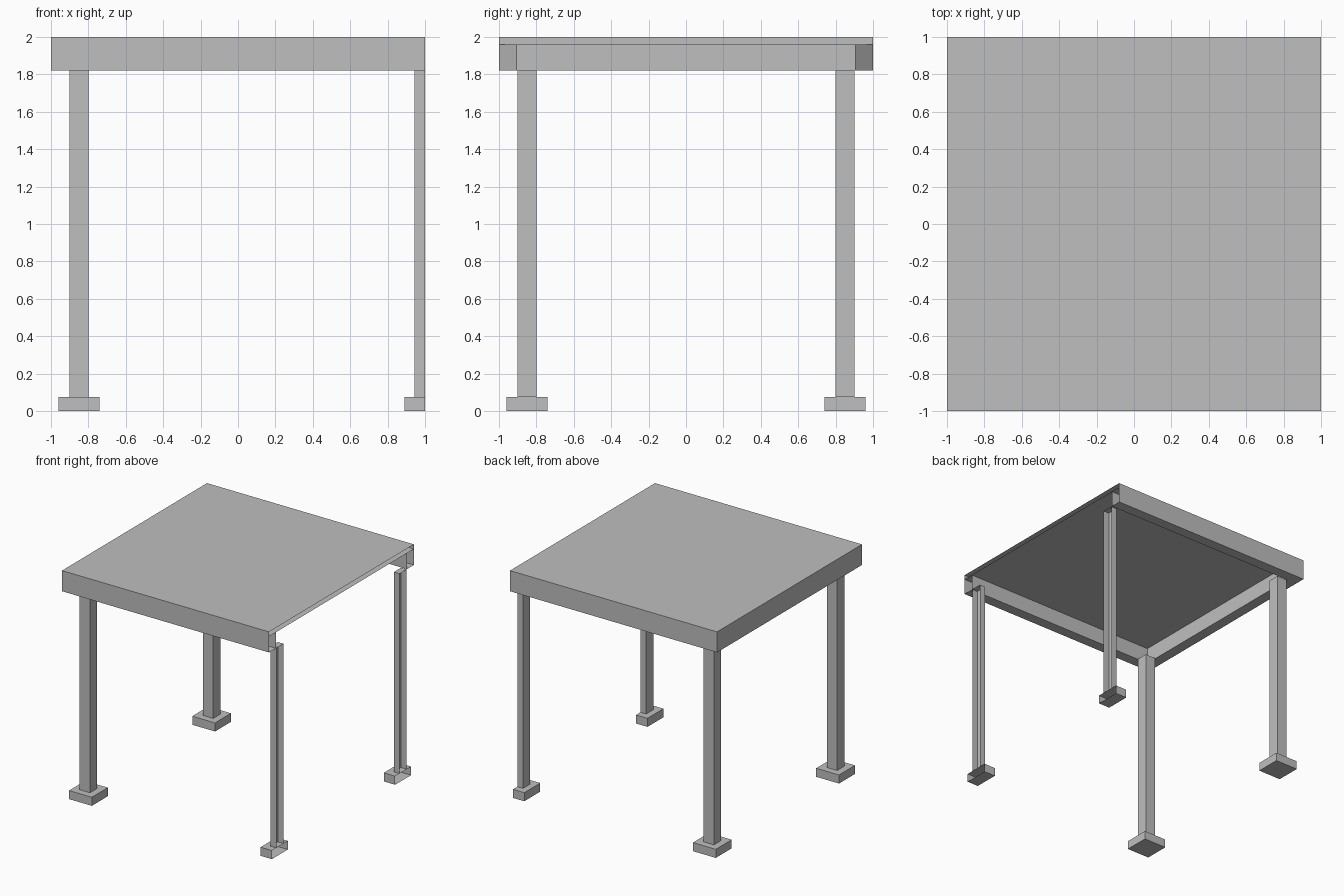
import bpy
import bmesh

cube = bpy.data.objects.get("Cube")
if cube:
    bpy.data.objects.remove(cube, do_unlink=True)

# Single plain material
GREY = (0.52, 0.52, 0.52, 1.0)
grey = bpy.data.materials.new("plain_grey")
grey.use_nodes = True
grey.diffuse_color = GREY
grey.node_tree.nodes["Principled BSDF"].inputs["Base Color"].default_value = GREY


def make_object(name, bm):
    mesh = bpy.data.meshes.new(name)
    bm.to_mesh(mesh)
    bm.free()
    mesh.materials.append(grey)
    obj = bpy.data.objects.new(name, mesh)
    bpy.context.collection.objects.link(obj)
    return obj


def box(name, low, high, open_side=False):
    """Box between two corners; open_side leaves out the +x face."""
    bm = bmesh.new()
    bmesh.ops.create_cube(bm, size=1)
    for v in bm.verts:
        v.co = [low[i] if v.co[i] < 0 else high[i] for i in range(3)]
    if open_side:
        bm.normal_update()
        cut = [f for f in bm.faces if f.normal.x > 0.9]
        bmesh.ops.delete(bm, geom=cut, context='FACES')
    return make_object(name, bm)


HALF, INNER = 1.0, 0.905
BEAM_Z, SLAB_Z, TOP_Z, FOOT_Z = 1.82, 1.96, 2.0, 0.075

# Roof slab: hollow, open on the +x side
box("roof_slab", (-HALF, -HALF, SLAB_Z), (HALF, HALF, TOP_Z), True)

# Edge beam: hollow channel on three sides, with mitred corners
bm = bmesh.new()


def path(r, z):
    return [bm.verts.new((x, y, z)) for x, y in
            ((HALF, -r), (-r, -r), (-r, r), (HALF, r))]


outer_top, outer_low = path(HALF, SLAB_Z), path(HALF, BEAM_Z)
inner_low, inner_top = path(INNER, BEAM_Z), path(INNER, SLAB_Z)
rails = (outer_top, outer_low, inner_low, inner_top)
for a, b in zip(rails, rails[1:]):
    for i in range(3):
        bm.faces.new((a[i], a[i + 1], b[i + 1], b[i]))
bmesh.ops.recalc_face_normals(bm, faces=bm.faces)
# Point the beam faces outward
bm.faces.ensure_lookup_table()
bm.normal_update()
if bm.faces[0].normal.y > 0:
    bmesh.ops.reverse_faces(bm, faces=bm.faces)
for i in (1, 2):
    bm.faces.new([rail[i] for rail in rails])
make_object("edge_beam", bm)

# Posts and footings: whole on -x, cut open on +x
for end, sign in (("front", -1), ("back", 1)):
    y = sign * 0.85
    for side, post_x, foot_x, is_open in (
            ("right", (-0.9, -0.8), (-0.96, -0.74), False),
            ("left", (0.945, HALF), (0.89, HALF), True)):
        box(f"{end}_{side}_post", (post_x[0], y - 0.05, FOOT_Z),
            (post_x[1], y + 0.05, BEAM_Z), is_open)
        box(f"{end}_{side}_footing", (foot_x[0], y - 0.11, 0),
            (foot_x[1], y + 0.11, FOOT_Z), is_open)
